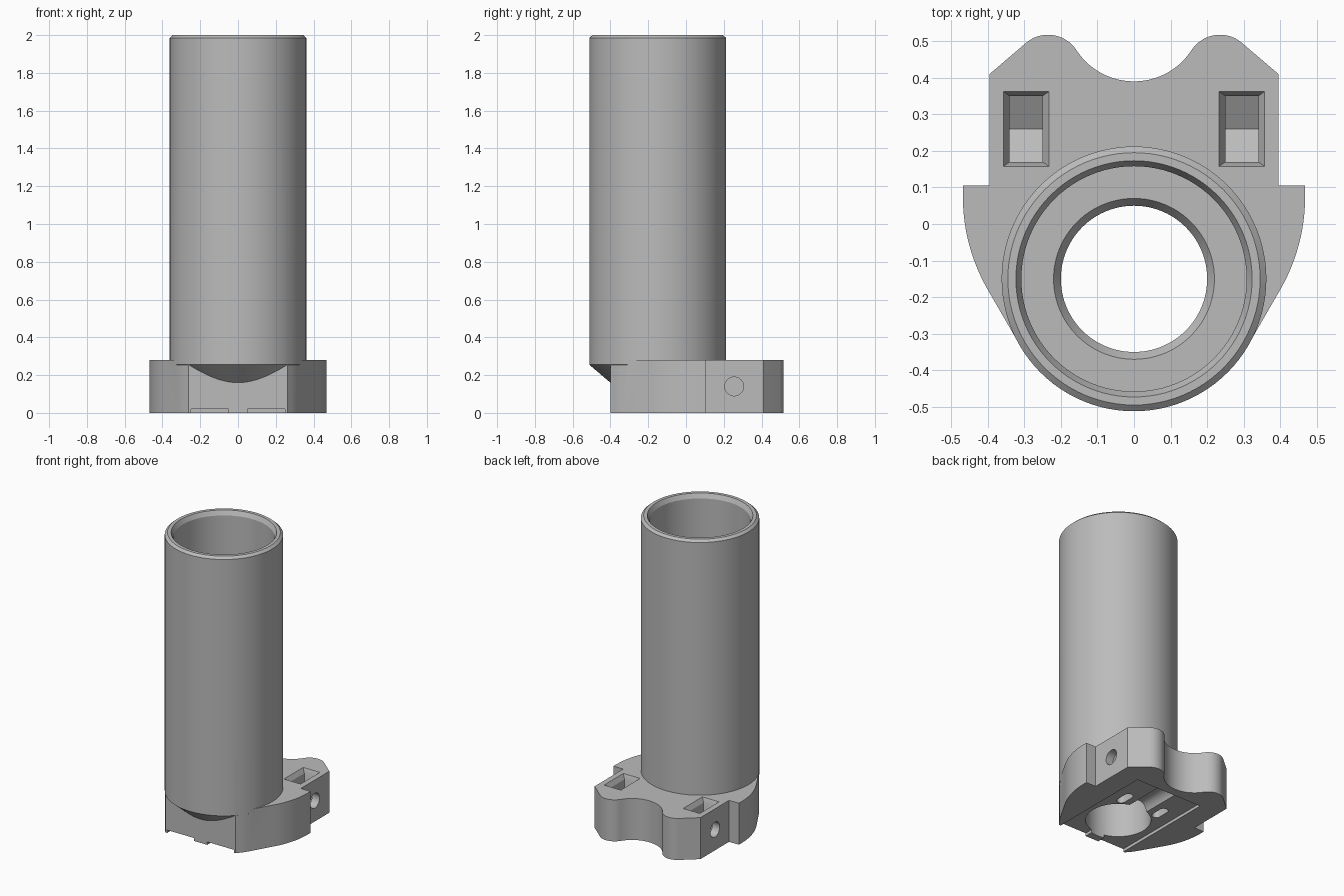
import bpy, bmesh
from math import sin, cos, pi, radians
from mathutils import Matrix, Vector

cube = bpy.data.objects.get("Cube")
if cube:
    bpy.data.objects.remove(cube, do_unlink=True)

AXIS_Y = -0.15      # tube axis
R = 0.362           # tube outer radius
PLATE_H = 0.28

grey = bpy.data.materials.new("plain grey")
grey.use_nodes = True
COLOR = (0.5, 0.5, 0.5, 1)
grey.diffuse_color = COLOR
grey.node_tree.nodes["Principled BSDF"].inputs["Base Color"].default_value = COLOR


def finish(bm, name):
    bmesh.ops.recalc_face_normals(bm, faces=bm.faces)
    me = bpy.data.meshes.new(name)
    bm.to_mesh(me)
    bm.free()
    me.materials.append(grey)
    ob = bpy.data.objects.new(name, me)
    bpy.context.collection.objects.link(ob)
    return ob


def prism(name, pts, lo, hi, axis="z"):
    """Extrude a 2D outline: (x, y) along z, (y, z) along x, (x, z) along y."""
    place = {"z": lambda a, b, h: (a, b, h),
             "x": lambda a, b, h: (h, a, b),
             "y": lambda a, b, h: (a, h, b)}[axis]
    bm = bmesh.new()
    face = bm.faces.new([bm.verts.new(place(a, b, lo)) for a, b in pts])
    new = bmesh.ops.extrude_face_region(bm, geom=[face])["geom"]
    shift = Vector(place(0, 0, hi - lo))
    bmesh.ops.translate(bm, vec=shift, verts=[v for v in new if isinstance(v, bmesh.types.BMVert)])
    return finish(bm, name)


def lathe(name, profile, steps=96):
    """Revolve an (r, z) profile around the tube axis, ends closed."""
    bm = bmesh.new()
    rings = []
    for r, z in profile:
        rings.append([bm.verts.new((r * cos(2 * pi * i / steps),
                                    AXIS_Y + r * sin(2 * pi * i / steps), z))
                      for i in range(steps)])
    for a, b in zip(rings, rings[1:]):
        for i in range(steps):
            j = (i + 1) % steps
            bm.faces.new((a[i], a[j], b[j], b[i]))
    bm.faces.new(rings[0])
    bm.faces.new(rings[-1])
    return finish(bm, name)


def arc(cx, cy, r, a0, a1, n):
    return [(cx + r * cos(radians(a0 + (a1 - a0) * i / n)),
             cy + r * sin(radians(a0 + (a1 - a0) * i / n))) for i in range(n + 1)]


def rect(x0, x1, y0, y1):
    return [(x0, y0), (x1, y0), (x1, y1), (x0, y1)]


def combine(target, tool, op):
    mod = target.modifiers.new(op, "BOOLEAN")
    mod.operation = op
    mod.solver = "EXACT"
    mod.object = tool
    bpy.context.view_layer.objects.active = target
    bpy.ops.object.modifier_apply(modifier=mod.name)
    bpy.data.objects.remove(tool, do_unlink=True)


# Base plate outline: right half from front to back, then mirrored
half = [(0.262, -0.4)]
half += arc(0, AXIS_Y, R - 0.001, -42, -30, 5)
half += arc(-0.042, 0.075, 0.51, -30, 0, 12)
half += [(0.468, 0.105), (0.395, 0.105), (0.395, 0.41)]
half += arc(0.235, 0.425, 0.0925, 50, 147, 16)
half += arc(0, 0.5775, 0.1875, -33, -90, 14)[1:]
outline = half + [(-x, y) for x, y in reversed(half[:-1])]
body = prism("tube_holder", outline, 0, PLATE_H)

# Tube with a conical underside at the flat front
tube = lathe("tube", [(0.19, 0.11), (0.25, 0.16), (R, 0.255), (R, 1.985), (0.345, 2)])
combine(body, tube, "UNION")

# Bore with a floor, a bevelled outlet and a chamfered rim
bore = lathe("bore", [(0.2, -0.1), (0.2, 0.26), (0.22, 0.29), (0.308, 0.29),
                      (0.308, 1.97), (0.323, 2), (0.333, 2.02)])
combine(body, bore, "DIFFERENCE")

# Trough under the plate, behind the outlet
trough = prism("trough", arc(0, 0, 0.07, 0, 360, 32)[:-1], -0.05, 0.33, "y")
combine(body, trough, "DIFFERENCE")

for s in (-1, 1):
    # Shallow groove along the underside
    x0, x1 = sorted((s * 0.05, s * 0.25))
    combine(body, prism("groove", rect(x0, x1, -0.6, 0.33), -0.1, 0.02), "DIFFERENCE")

    # Rounded slot in the groove
    slot = arc(s * 0.14, 0.115, 0.028, 0, 180, 10) + arc(s * 0.14, 0.045, 0.028, 180, 360, 10)
    combine(body, prism("slot", slot, -0.05, 0.12), "DIFFERENCE")

    # Nut pocket with a V-shaped floor
    x0, x1 = sorted((s * 0.25, s * 0.34))
    nut = [(0.17, 0.4), (0.17, 0.088), (0.26, 0.036), (0.35, 0.088), (0.35, 0.4)]
    combine(body, prism("nut_pocket", nut, x0, x1, "x"), "DIFFERENCE")

    # Flared pocket mouth
    bm = bmesh.new()
    bmesh.ops.create_cube(bm, size=2)
    for v in bm.verts:
        w, d = (0.08, 0.115) if v.co.z > 0 else (0.045, 0.09)
        v.co = (s * 0.295 + v.co.x * w, 0.26 + v.co.y * d, PLATE_H + v.co.z * 0.03)
    combine(body, finish(bm, "pocket_mouth"), "DIFFERENCE")

    # Screw hole from the side
    x0, x1 = sorted((s * 0.2, s * 0.6))
    hole = arc(0.255, 0.14, 0.05, 0, 360, 32)[:-1]
    combine(body, prism("screw_hole", hole, x0, x1, "x"), "DIFFERENCE")

bpy.ops.object.select_all(action="DESELECT")
body.select_set(True)
bpy.context.view_layer.objects.active = body
bpy.ops.object.shade_smooth_by_angle(angle=radians(25))
